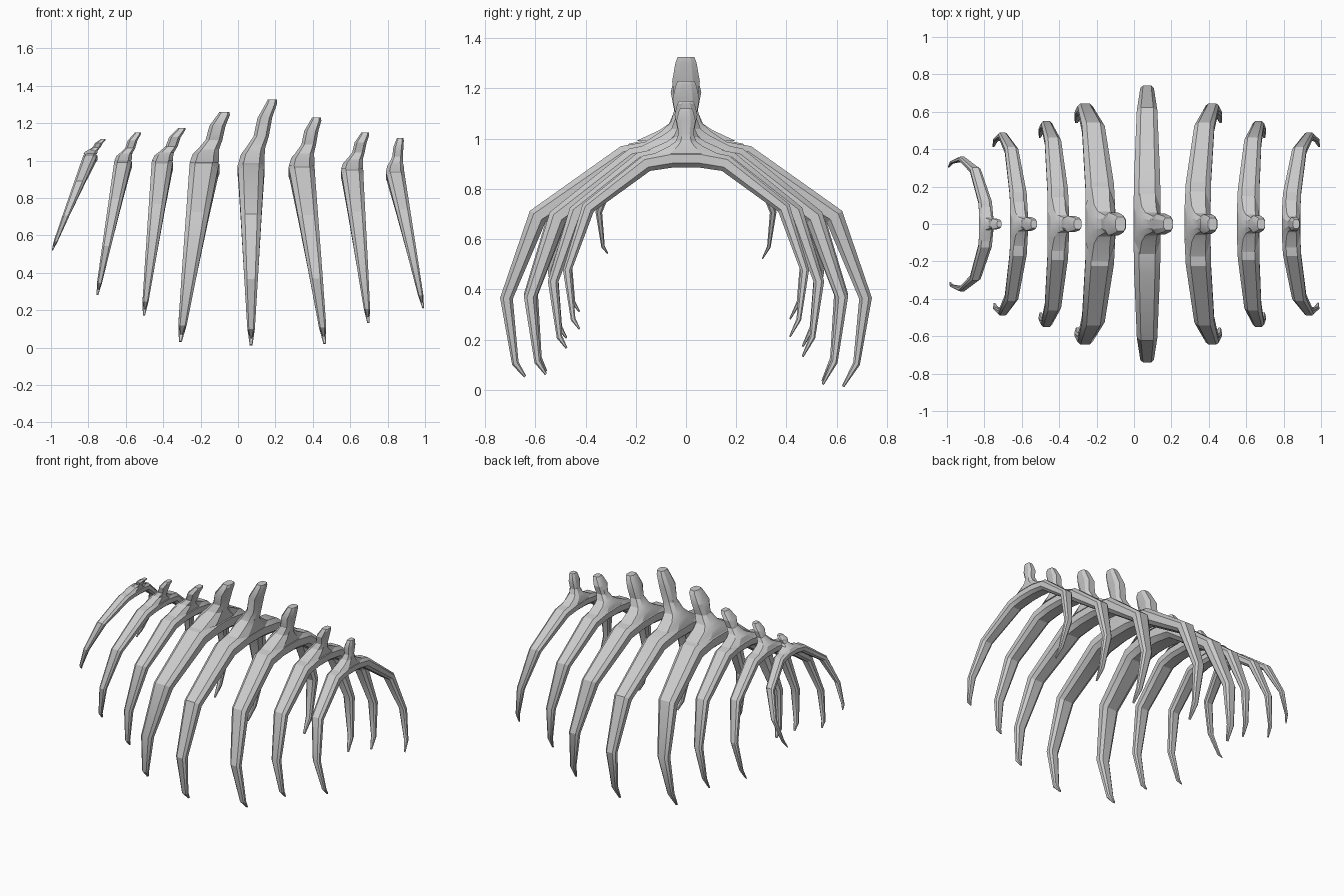
import bpy, bmesh
from mathutils import Vector

if "Cube" in bpy.data.objects:
    bpy.data.objects.remove(bpy.data.objects["Cube"])

# chamfered rectangle used for every cross-section (unit half sizes)
OCT = [(1, .5), (.6, 1), (-.6, 1), (-1, .5), (-1, -.5), (-.6, -1), (.6, -1), (1, -.5)]

# tip x, tip z, arch top x, arch top z, top width, half span, spine top x, spine top z
RIBS = [
    (-.992, .52, -.79, 1.04, .075, .36, -.72, 1.115),
    (-.752, .28, -.615, 1.01, .095, .49, -.535, 1.15),
    (-.503, .17, -.405, 1.01, .115, .55, -.30, 1.175),
    (-.308, .03, -.18, 1.01, .16, .645, -.072, 1.26),
    (.07, .01, .07, 1.0, .145, .74, .183, 1.325),
    (.463, .02, .34, .99, .14, .645, .42, 1.23),
    (.697, .13, .61, .97, .12, .55, .68, 1.15),
    (.99, .21, .84, .955, .10, .49, .867, 1.12),
]

# outer outline of half an arch: span fraction, height fraction, width fraction
ARCH = [(.12, 1.0, 1.0), (.35, .97, .96), (.84, .71, .76), (1.0, .36, .5),
        (.935, .09, .28), (.85, 0, .1)]

# spine sections: height fraction, lean fraction, x half size, y half size (x width)
SPINE = [(-.08, 0, .49, 1.25), (.1, .08, .44, .65), (.2, .2, .36, .42),
         (.4, .48, .28, .29), (.7, .65, .27, .38), (.93, .95, .21, .29), (1, 1, .17, .23)]


def loft(name, rings):
    bm = bmesh.new()
    loops = [[bm.verts.new(p) for p in r] for r in rings]
    n = len(OCT)
    for a, b in zip(loops, loops[1:]):
        for i in range(n):
            bm.faces.new((a[i], a[(i + 1) % n], b[(i + 1) % n], b[i]))
    bm.faces.new(loops[0])
    bm.faces.new(loops[-1][::-1])
    bmesh.ops.recalc_face_normals(bm, faces=bm.faces)
    me = bpy.data.meshes.new(name)
    bm.to_mesh(me)
    bm.free()
    ob = bpy.data.objects.new(name, me)
    bpy.context.collection.objects.link(ob)
    bpy.ops.object.select_all(action='DESELECT')
    ob.select_set(True)
    bpy.context.view_layer.objects.active = ob
    bpy.ops.object.shade_smooth_by_angle(angle=0.45)


for k, (tx, tz, cx, cz, w, span, sx, sz) in enumerate(RIBS, 1):
    # rib arch, leaning linearly from its top to its tips
    left = [(-u, v, f) for u, v, f in ARCH[::-1]]
    left[0] = (-.87, .04, .1)
    pts = [(Vector((u * span, tz + v * (cz - tz))), f) for u, v, f in left + ARCH]
    rings = []
    for i, (p, f) in enumerate(pts):
        d1 = (p - pts[max(i - 1, 0)][0]).normalized()
        d2 = (pts[min(i + 1, len(pts) - 1)][0] - p).normalized()
        d = (d1 + d2).normalized()
        inward = Vector((d.y, -d.x))
        half = .35 * w * f
        lean = cx + (tx - cx) * (cz - p.y) / (cz - tz)
        ring = []
        for a, b in OCT:
            q = p + inward * half * (1 + b)
            ring.append((lean + a * w * f / 2, q.x, q.y))
        rings.append(ring)
    loft(f"rib_{k}", rings)

    # vertebra knob rising from the arch
    h = sz - cz
    loft(f"spine_{k}", [[(cx + (sx - cx) * l + a * w * hx, b * w * hy, cz + h * t)
                         for a, b in OCT] for t, l, hx, hy in SPINE])
